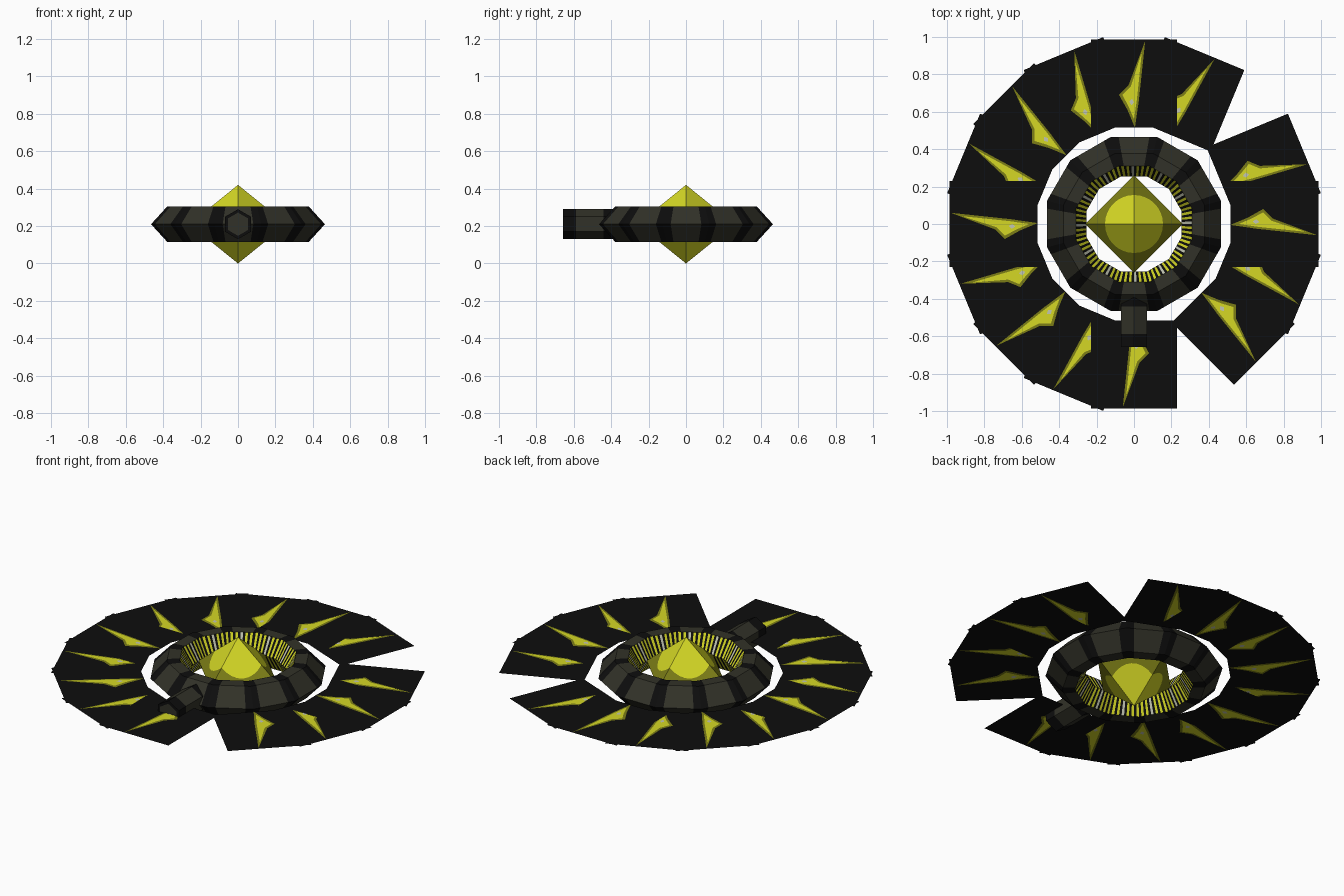
import bpy, bmesh, math
from mathutils import Vector, Matrix

if "Cube" in bpy.data.objects:
    bpy.data.objects.remove(bpy.data.objects["Cube"])

ZC = 0.21  # middle height of everything


def mat(name, rgb):
    m = bpy.data.materials.new(name)
    m.diffuse_color = (*rgb, 1)
    m.use_nodes = True
    m.node_tree.nodes["Principled BSDF"].inputs["Base Color"].default_value = m.diffuse_color
    return m


MATS = [mat("black", (0.004, 0.004, 0.004)),
        mat("charcoal grey", (0.031, 0.031, 0.021)),
        mat("bright yellow", (0.66, 0.68, 0.018)),
        mat("dark olive", (0.20, 0.205, 0.008)),
        mat("pale grey", (0.55, 0.57, 0.45))]
BLACK, GREY, YELLOW, OLIVE, PALE = range(5)


def finish(name, bm):
    me = bpy.data.meshes.new(name)
    bm.to_mesh(me)
    bm.free()
    for m in MATS:
        me.materials.append(m)
    ob = bpy.data.objects.new(name, me)
    bpy.context.collection.objects.link(ob)
    return ob


def face(bm, pts, mi):
    f = bm.faces.new([bm.verts.new(p) for p in pts])
    f.material_index = mi
    return f


def weld(bm):
    bmesh.ops.remove_doubles(bm, verts=bm.verts[:], dist=1e-5)
    bmesh.ops.recalc_face_normals(bm, faces=bm.faces[:])


# gem: octahedron whose tips are bright inside a circle seen from above
R, H, RC, N = 0.26, 0.21, 0.155, 8
bm = bmesh.new()
for s in (1, -1):
    for q in range(4):
        def on_face(r, a):
            p = (r * math.cos(a), r * math.sin(a))
            return Vector((*p, ZC + s * H * (1 - (abs(p[0]) + abs(p[1])) / R)))
        angs = [math.pi / 2 * (q + i / N) for i in range(N + 1)]
        arc = [on_face(RC, a) for a in angs]
        rim = [on_face(R / (abs(math.cos(a)) + abs(math.sin(a))), a) for a in angs]
        for i in range(N):
            face(bm, [(0, 0, ZC + s * H), arc[i], arc[i + 1]], YELLOW)
            face(bm, [arc[i], rim[i], rim[i + 1], arc[i + 1]], OLIVE)
weld(bm)
finish("gem", bm)

# ring: twelve flat-sided segments with a hexagonal section
# (apothem, height) going round the section; the first and last spans face the gem
SEC = [(0.255, 0), (0.31, 0.095), (0.378, 0.095), (0.465, 0),
       (0.378, -0.095), (0.31, -0.095)]
FR = [0, 0.08, 0.17] + [0.17 + 0.66 * i / 8 for i in range(1, 9)] + [0.92, 1]
bm = bmesh.new()
for k in range(12):
    rot = Matrix.Rotation(math.radians(30 * k), 3, 'Z')

    def ring_pt(j, f):
        a, z = SEC[j % 6]
        return rot @ Vector((a, a * math.tan(math.radians(15)) * (2 * f - 1), z)) + Vector((0, 0, ZC))
    for c in range(len(FR) - 1):
        f0, f1 = FR[c], FR[c + 1]
        for j in range(6):
            if j in (0, 5):      # thin radial stripes on the inside
                mi = BLACK if c % 2 else (PALE if c == 6 else YELLOW)
            else:                # grey panels between black joints
                mi = GREY if 0.16 < (f0 + f1) / 2 < 0.84 else BLACK
            face(bm, [ring_pt(j, f0), ring_pt(j, f1), ring_pt(j + 1, f1), ring_pt(j + 1, f0)], mi)
weld(bm)
finish("ring", bm)

# stub: hexagonal peg at the front, grey with a black end band
bm = bmesh.new()
ys = [-0.36, -0.44, -0.588, -0.658]


def hexagon(r, y):
    return [Vector((r * math.sin(i * math.pi / 3), y, ZC + r * math.cos(i * math.pi / 3)))
            for i in range(6)]


for y0, y1, mi in zip(ys, ys[1:], (BLACK, GREY, BLACK)):
    a, b = hexagon(0.08, y0), hexagon(0.08, y1)
    for i in range(6):
        face(bm, [a[i], a[i - 1], b[i - 1], b[i]], mi)
a, b = hexagon(0.08, ys[-1]), hexagon(0.062, ys[-1])
for i in range(6):
    face(bm, [a[i], a[i - 1], b[i - 1], b[i]], BLACK)
face(bm, b, GREY)
face(bm, hexagon(0.08, ys[0]), BLACK)
weld(bm)
finish("front_stub", bm)

# blades: flat square cards round the ring, two of the sixteen missing
IN, OUT, HW = 0.515, 0.986, 0.23
FLAME = [(0.98, -0.06), (0.74, 0.03), (0.69, 0.08), (0.61, 0.035), (0.515, -0.005), (0.66, -0.026)]
CORE = [(0.92, -0.042), (0.735, 0.017), (0.69, 0.062), (0.63, 0.03), (0.56, 0.0), (0.67, -0.016)]
SPOT = [(0.67, 0.01), (0.655, 0.026), (0.635, 0.014), (0.65, 0.0)]
cards, flames = bmesh.new(), bmesh.new()
for k in range(16):
    if k in (2, 13):
        continue
    ang = math.radians(22.5 * k)
    rot = Matrix.Rotation(ang, 3, 'Z')
    up = Vector((0, 0, ZC))
    face(cards, [rot @ Vector((u, v, 0)) + up
                 for u, v in ((IN, -HW), (OUT, -HW), (OUT, HW), (IN, HW))], BLACK)
    # painted flame on both sides of the card
    new = []
    for s in (1, -1):
        for poly, h, mi in ((FLAME, 0.002, OLIVE), (CORE, 0.0035, YELLOW), (SPOT, 0.005, PALE)):
            f = face(flames, [rot @ Vector((u, v, s * h)) + up for u, v in poly], mi)
            f.normal_update()
            if f.normal.z * s < 0:
                f.normal_flip()
            new.append(f)
    # the four straight cards cover the flames of their neighbours
    if k % 2:
        axis = round(ang / (math.pi / 2) + (0.001 if k % 4 == 3 else -0.001)) * math.pi / 2
        side = 1 if ang > axis else -1
        n = Vector((-math.sin(axis), math.cos(axis), 0)) * side
        geom = set(new)
        for f in new:
            geom.update(f.verts)
            geom.update(f.edges)
        bmesh.ops.bisect_plane(flames, geom=list(geom), plane_co=n * HW,
                               plane_no=n, clear_inner=True)
finish("blade_cards", cards)
finish("blade_flames", flames)
